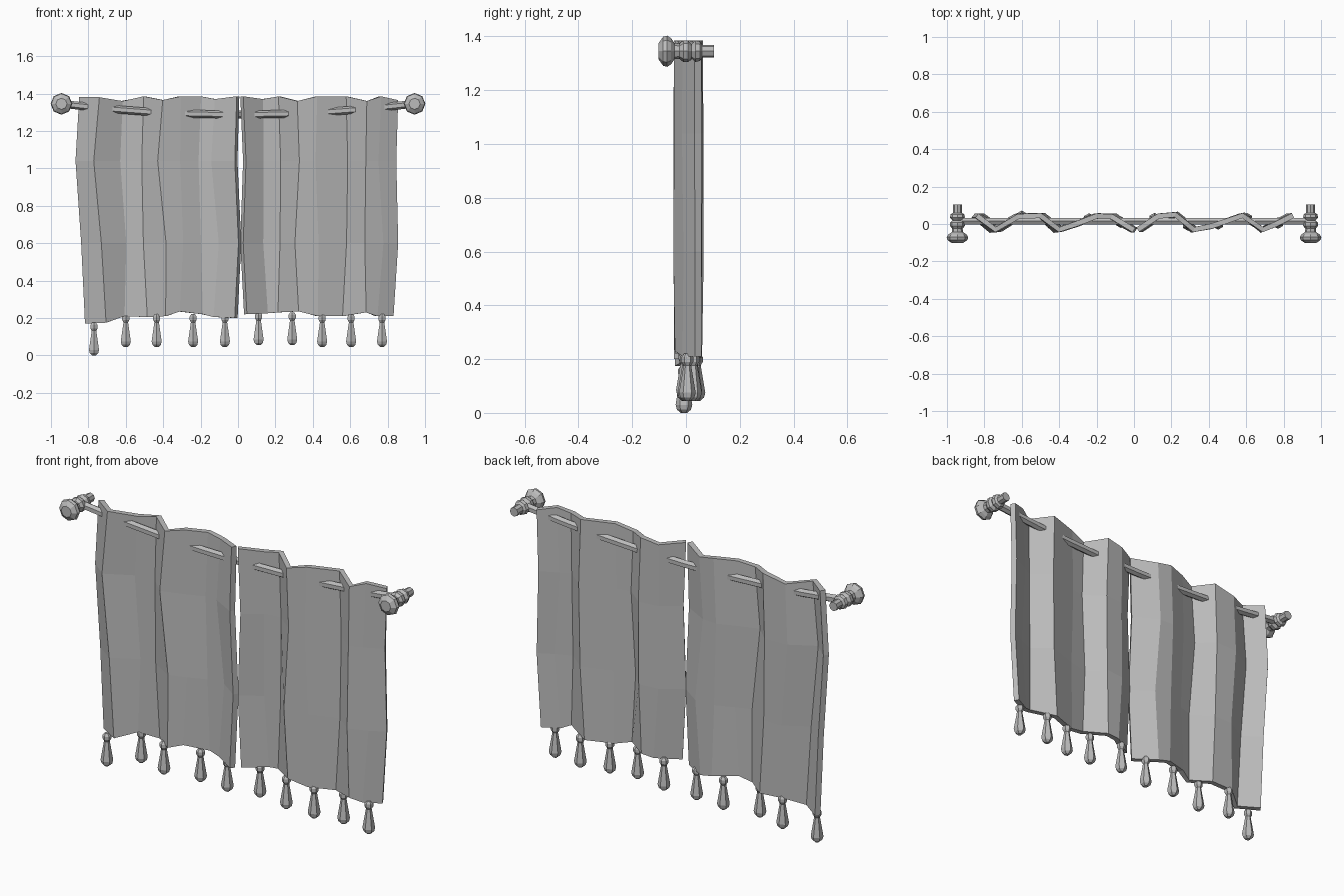
import bpy, bmesh, math
from mathutils import Vector, Matrix

cube = bpy.data.objects.get("Cube")
if cube:
    bpy.data.objects.remove(cube, do_unlink=True)

GREY = (0.5, 0.5, 0.5, 1.0)
mat = bpy.data.materials.new("plain grey")
mat.use_nodes = True
mat.diffuse_color = GREY
mat.node_tree.nodes["Principled BSDF"].inputs["Base Color"].default_value = GREY


def finish(name, bm):
    bmesh.ops.recalc_face_normals(bm, faces=bm.faces)
    mesh = bpy.data.meshes.new(name)
    bm.to_mesh(mesh)
    bm.free()
    mesh.materials.append(mat)
    ob = bpy.data.objects.new(name, mesh)
    bpy.context.collection.objects.link(ob)
    return ob


def tube(name, rings, sides, axis, turn=0.0):
    """Closed tube through (centre, radius) rings lying across the given axis."""
    bm = bmesh.new()
    rot = Vector((0, 0, 1)).rotation_difference(Vector(axis)).to_matrix()
    loops = []
    for centre, r in rings:
        loop = []
        for i in range(sides):
            a = turn + math.tau * i / sides
            loop.append(bm.verts.new(Vector(centre) + rot @ Vector((r * math.cos(a), r * math.sin(a), 0))))
        loops.append(loop)
    for a, b in zip(loops, loops[1:]):
        for i in range(sides):
            j = (i + 1) % sides
            bm.faces.new((a[i], a[j], b[j], b[i]))
    bm.faces.new(loops[0])
    bm.faces.new(loops[-1])
    return finish(name, bm)


def curtain(name, columns, edge_shift):
    """Pleated cloth: columns of (x, y, top, bottom), shifted sideways by row."""
    bm = bmesh.new()
    grid = []
    last = len(columns) - 1
    for c, (x, y, top, bottom) in enumerate(columns):
        t = c / last
        col = []
        for r, z in enumerate((top, 1.04, 0.6, bottom)):
            dx = edge_shift[0][r] * (1 - t) + edge_shift[1][r] * t
            wobble = 0.012 * math.sin(2.3 * c + 2 * r) if r and 0 < c < last else 0
            col.append(bm.verts.new((x + dx + wobble, y + 0.3 * wobble, z)))
        grid.append(col)
    for a, b in zip(grid, grid[1:]):
        for r in range(3):
            bm.faces.new((a[r], a[r + 1], b[r + 1], b[r]))
    ob = finish(name, bm)
    mod = ob.modifiers.new("cloth thickness", "SOLIDIFY")
    mod.thickness = 0.028
    mod.offset = 0
    return ob


# Two pleated curtain panels
right_cols = [(-0.84, 0.045, 1.38, 0.17), (-0.74, -0.03, 1.38, 0.175),
              (-0.62, 0.04, 1.36, 0.21), (-0.5, 0.045, 1.385, 0.205),
              (-0.4, -0.03, 1.365, 0.21), (-0.31, 0.0, 1.385, 0.235),
              (-0.2, 0.042, 1.385, 0.22), (-0.12, 0.04, 1.37, 0.205),
              (0.0, -0.033, 1.385, 0.2)]
left_cols = [(0.02, -0.03, 1.385, 0.22), (0.13, 0.042, 1.37, 0.225),
             (0.22, 0.05, 1.385, 0.23), (0.32, -0.03, 1.36, 0.235),
             (0.42, -0.01, 1.385, 0.21), (0.58, 0.045, 1.385, 0.21),
             (0.69, -0.03, 1.36, 0.23), (0.76, 0.0, 1.385, 0.21),
             (0.85, 0.045, 1.365, 0.21)]
curtain("right_curtain", right_cols, ((0, -0.02, 0.01, 0.03), (0, -0.01, 0.01, -0.01)))
curtain("left_curtain", left_cols, ((0, 0.015, 0.0, 0.02), (0, -0.01, 0.0, -0.025)))

# Sagging rod
rod = []
for i in range(9):
    x = -0.945 + 1.89 * i / 8
    rod.append(((x, 0.015, 1.287 + 0.058 * (x / 0.945) ** 2), 0.021))
tube("curtain_rod", rod, 6, (1, 0, 0))

# Turned brackets with a front knob, one at each end: (y, radius)
BRACKET = [(0.105, 0.024), (0.06, 0.024), (0.052, 0.036), (0.035, 0.04), (0.02, 0.026),
           (0.008, 0.04), (-0.01, 0.04), (-0.025, 0.028), (-0.043, 0.03),
           (-0.055, 0.048), (-0.07, 0.058), (-0.085, 0.054), (-0.102, 0.03)]
for side, x in (("right", -0.944), ("left", 0.944)):
    tube(side + "_bracket", [((x, y, 1.345), r) for y, r in BRACKET], 8, (0, 1, 0))


# Tassels hanging from the hem: (height, radius)
def cloth_y(x):
    cols = right_cols if x < 0 else left_cols
    for a, b in zip(cols, cols[1:]):
        if a[0] <= x <= b[0]:
            return a[1] + (b[1] - a[1]) * (x - a[0]) / (b[0] - a[0])
    return 0.0


TASSEL = [(0.175, 0.012), (0.162, 0.022), (0.145, 0.022), (0.132, 0.014),
          (0.03, 0.031), (0.012, 0.026), (0.0, 0.012)]
xs = (-0.77, -0.6, -0.435, -0.24, -0.07, 0.11, 0.29, 0.45, 0.605, 0.77)
for n, x in enumerate(xs):
    base = 0.0 if n == 0 else 0.045 + 0.01 * (x > 0 and x < 0.4)
    y = cloth_y(x)
    tube("tassel_%d" % (n + 1), [((x, y, base + z), r) for z, r in TASSEL], 6, (0, 0, 1), math.pi / 6)
